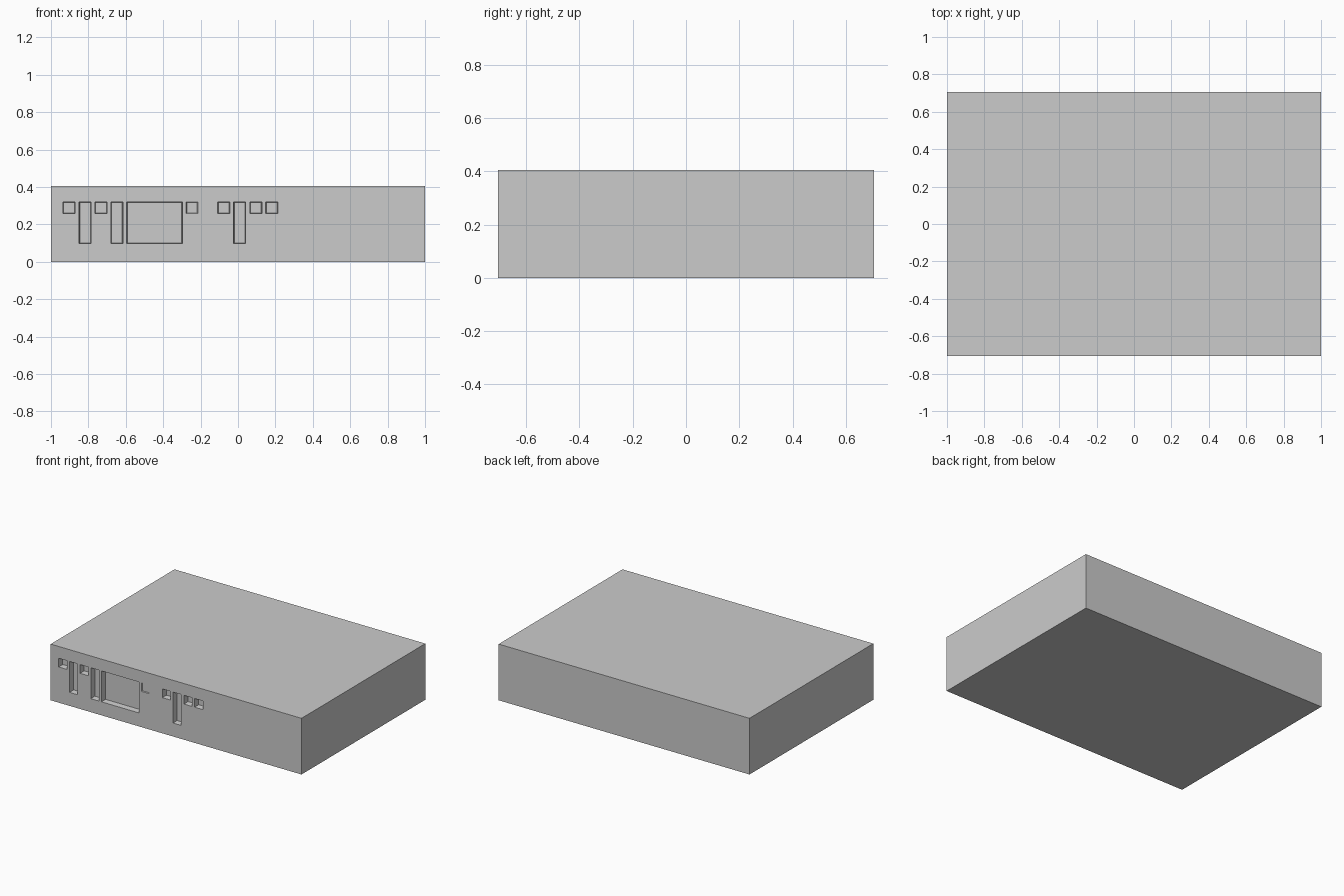
import bpy, bmesh

if "Cube" in bpy.data.objects:
    bpy.data.objects.remove(bpy.data.objects["Cube"])

W, D, H = 1.0, 0.705, 0.405      # half width, half depth, height
TOP, LOW, MID = 0.32, 0.097, 0.257
TAPER = 0.004

# Main case
bm = bmesh.new()
bmesh.ops.create_cube(bm, size=1.0)
for v in bm.verts:
    v.co = (v.co.x * 2 * W, v.co.y * 2 * D, (v.co.z + 0.5) * H)
mesh = bpy.data.meshes.new("case")
bm.to_mesh(mesh)
bm.free()
case = bpy.data.objects.new("case", mesh)
bpy.context.collection.objects.link(case)

# Front recesses: left, right, bottom, depth
recesses = [(-0.595, -0.297, LOW, 0.04), (-0.278, -0.214, MID, 0.006)]
recesses += [(x, x + 0.065, MID, 0.04) for x in (-0.936, -0.765, -0.109, 0.063, 0.148)]
recesses += [(x, x + 0.065, LOW, 0.04) for x in (-0.85, -0.68, -0.024)]


def add_pocket(bm, x0, x1, z0, depth):
    """Slightly tapered block that reaches into the front face."""
    geom = bmesh.ops.create_cube(bm, size=1.0)
    cx, cz = (x0 + x1) / 2, (z0 + TOP) / 2
    for v in geom["verts"]:
        inside = v.co.y > 0
        t = TAPER if inside else 0.0
        v.co = (cx + v.co.x * (x1 - x0 - 2 * t),
                -D + depth if inside else -D - 0.001,
                cz + v.co.z * (TOP - z0 - 2 * t))


bm = bmesh.new()
for r in recesses:
    add_pocket(bm, *r)
mesh = bpy.data.meshes.new("recess_cutter")
bm.to_mesh(mesh)
bm.free()
cutter = bpy.data.objects.new("recess_cutter", mesh)
bpy.context.collection.objects.link(cutter)
cutter.hide_render = True

# Cut the recesses into the case
mod = case.modifiers.new("recesses", "BOOLEAN")
mod.operation = "DIFFERENCE"
mod.solver = "EXACT"
mod.object = cutter
bpy.context.view_layer.objects.active = case
bpy.ops.object.modifier_apply(modifier=mod.name)
bpy.data.objects.remove(cutter)
